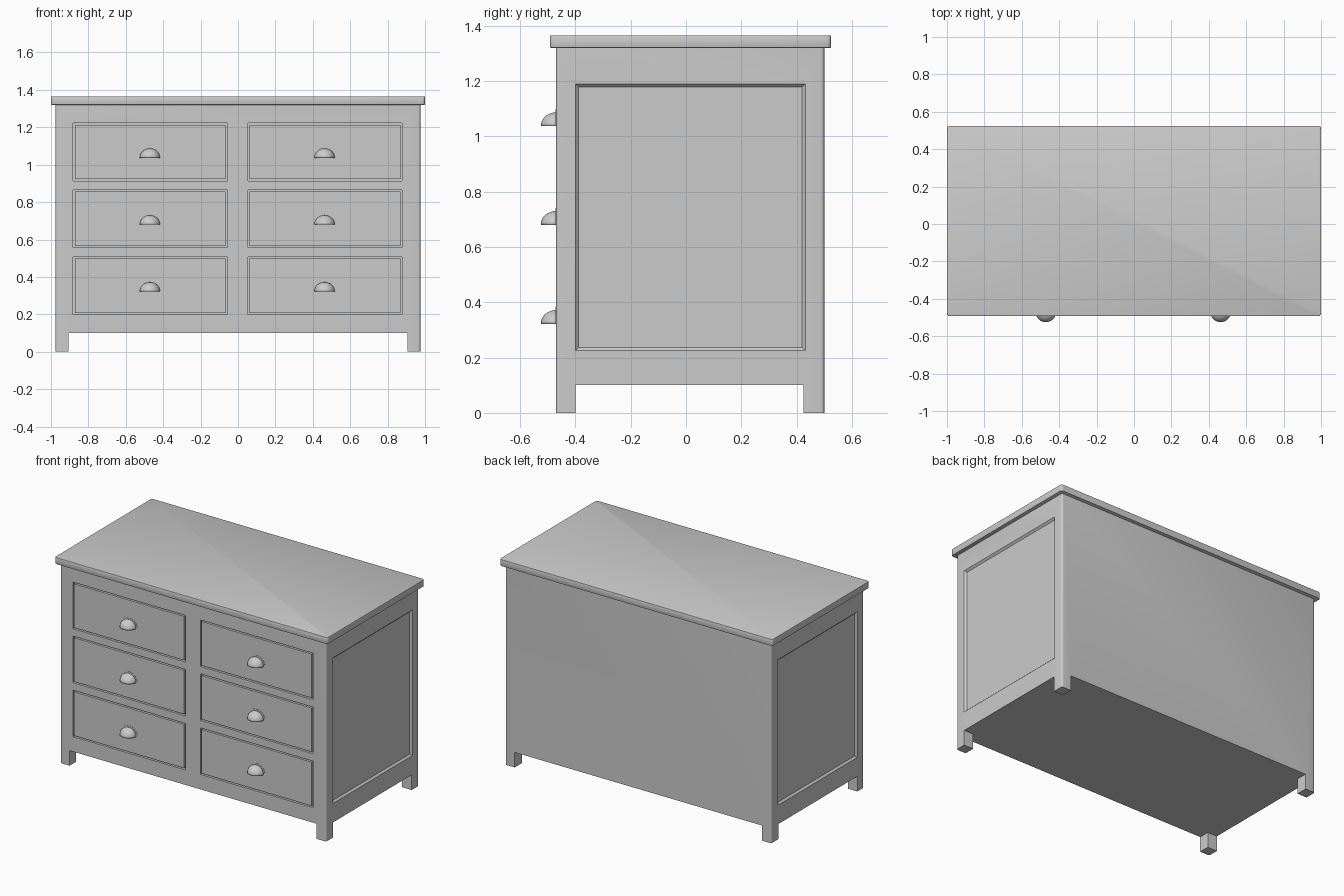
import bpy, bmesh, math

if "Cube" in bpy.data.objects:
    bpy.data.objects.remove(bpy.data.objects["Cube"])


def make_object(name, bm):
    bmesh.ops.recalc_face_normals(bm, faces=bm.faces[:])
    me = bpy.data.meshes.new(name)
    bm.to_mesh(me)
    bm.free()
    ob = bpy.data.objects.new(name, me)
    bpy.context.collection.objects.link(ob)
    return ob


def box(name, lo, hi, corner=0.0, edge=0.0):
    """Box from min/max; corner rounds vertical edges, edge softens the rest."""
    bm = bmesh.new()
    bmesh.ops.create_cube(bm, size=1)
    for v in bm.verts:
        v.co = [lo[i] + (v.co[i] + 0.5) * (hi[i] - lo[i]) for i in range(3)]
    if corner:
        es = [e for e in bm.edges if abs(e.verts[0].co.z - e.verts[1].co.z) > 1e-4]
        bmesh.ops.bevel(bm, geom=es, offset=corner, segments=4, profile=0.5, affect='EDGES')
    if edge:
        es = [e for e in bm.edges if abs(e.verts[0].co.z - e.verts[1].co.z) < 1e-4]
        bmesh.ops.bevel(bm, geom=es, offset=edge, segments=2, profile=0.5, affect='EDGES')
    return make_object(name, bm)


def cut(target, cutter):
    m = target.modifiers.new("cut", 'BOOLEAN')
    m.operation, m.solver, m.object = 'DIFFERENCE', 'EXACT', cutter
    bpy.context.view_layer.objects.active = target
    bpy.ops.object.modifier_apply(modifier=m.name)
    bpy.data.objects.remove(cutter)


def smooth(ob, angle=35):
    bpy.ops.object.select_all(action='DESELECT')
    ob.select_set(True)
    bpy.context.view_layer.objects.active = ob
    bpy.ops.object.shade_smooth_by_angle(angle=math.radians(angle))


FRONT, BACK, SIDE = -0.47, 0.50, 0.975

# Carcass with the four legs left after cutting away underneath
carcass = box("carcass", (-SIDE, FRONT, 0), (SIDE, BACK, 1.33), corner=0.012)
cut(carcass, box("under_x", (-0.905, -0.7, -0.2), (0.905, 0.7, 0.10)))
cut(carcass, box("under_y", (-1.2, -0.40, -0.2), (1.2, 0.425, 0.10)))

# Recessed side panels with sloped edges
for s in (-1, 1):
    c = box("panel_cutter", (-0.02, -0.40, 0.225), (0.01, 0.432, 1.19))
    for v in c.data.vertices:
        out = v.co.x > 0
        d = 0.0 if out else 0.012
        v.co.y += d if v.co.y < 0 else -d
        v.co.z += d if v.co.z < 0.7 else -d
        v.co.x = s * (SIDE + (0.0005 if out else -0.012))
    if s < 0:
        c.data.flip_normals()
    cut(carcass, c)

# Table top
top = box("top", (-1, -0.492, 1.32), (1, 0.525, 1.365), corner=0.015, edge=0.004)
smooth(top)


def cup_pull(name, x, z):
    """Quarter-dome shell, open below."""
    bm = bmesh.new()
    bmesh.ops.create_uvsphere(bm, u_segments=32, v_segments=16, radius=1)
    for co, no in (((0, 0, 0), (0, 0, -1)), ((0, 0, 0), (0, 1, 0))):
        bmesh.ops.bisect_plane(bm, geom=bm.verts[:] + bm.edges[:] + bm.faces[:],
                               plane_co=co, plane_no=no, clear_outer=True, dist=1e-5)
    for v in bm.verts:
        v.co = (x + v.co.x * 0.055, FRONT + v.co.y * 0.055, z + v.co.z * 0.05)
    ob = make_object(name, bm)
    # Make sure the shell normals face outwards before thickening
    f = ob.data.polygons[0]
    if f.normal.dot(f.center - type(f.center)((x, FRONT, z))) < 0:
        ob.data.flip_normals()
    m = ob.modifiers.new("wall", 'SOLIDIFY')
    m.thickness, m.offset = 0.004, -1
    smooth(ob)


def pull_flange(name, x, z):
    """Thin half-round plate behind the pull."""
    bm = bmesh.new()
    vs = [bm.verts.new((x + 0.065 * math.cos(math.pi * i / 24), FRONT,
                        z + 0.061 * math.sin(math.pi * i / 24))) for i in range(25)]
    f = bm.faces.new(vs)
    r = bmesh.ops.extrude_face_region(bm, geom=[f])
    for v in r["geom"]:
        if isinstance(v, bmesh.types.BMVert):
            v.co.y -= 0.0015
    smooth(make_object(name, bm))


# Drawers: recess, flush front with a gap around it, and cup pull
GAP = 0.009
for row, zc in enumerate((0.353, 0.711, 1.068)):
    for col, xc in (("left", -0.469), ("right", 0.465)):
        w, h = 0.412, 0.154
        cut(carcass, box("drawer_cutter", (xc - w, -0.6, zc - h), (xc + w, FRONT + 0.02, zc + h)))
        box(f"drawer_{col}_{row}", (xc - w + GAP, FRONT, zc - h + GAP),
            (xc + w - GAP, FRONT + 0.022, zc + h - GAP))
        cup_pull(f"pull_{col}_{row}", xc - 0.002, zc - 0.031)
        pull_flange(f"pull_flange_{col}_{row}", xc - 0.002, zc - 0.031)

smooth(carcass)
